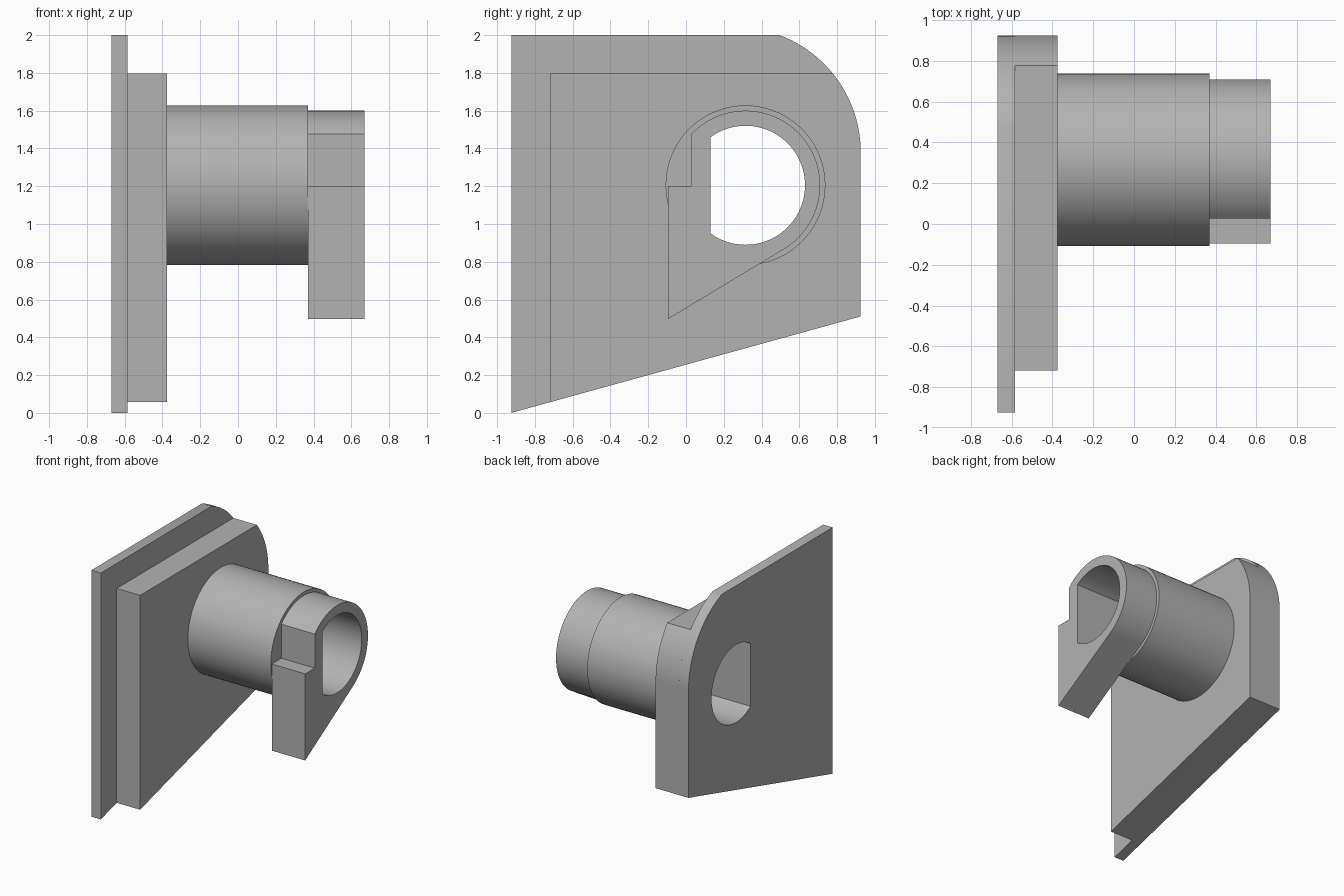
import bpy
import bmesh
from math import sin, cos, acos, asin, radians, degrees

cube = bpy.data.objects.get("Cube")
if cube:
    bpy.data.objects.remove(cube, do_unlink=True)

grey = bpy.data.materials.new("plain grey")
grey.use_nodes = True
colour = (0.45, 0.45, 0.45, 1)
grey.diffuse_color = colour
grey.node_tree.nodes["Principled BSDF"].inputs["Base Color"].default_value = colour

# Shared layout in the side plane (y, z)
AXIS = (0.315, 1.205)
CORNER, CORNER_R = (0.263, 1.38), 0.662


def arc(centre, radius, start, end, steps):
    """Points on an arc, angles in degrees."""
    angles = [radians(start + (end - start) * i / steps) for i in range(steps + 1)]
    return [(centre[0] + radius * cos(a), centre[1] + radius * sin(a)) for a in angles]


def slope(y):
    """Height of the sloping bottom edge."""
    return (y + 0.925) * 0.276


def prism(name, outline, hole, x0, x1):
    """Extrude a side outline with a hole from x0 to x1."""
    bm = bmesh.new()
    for loop in (outline, hole):
        verts = [bm.verts.new((x0, y, z)) for y, z in loop]
        for a, b in zip(verts, verts[1:] + verts[:1]):
            bm.edges.new((a, b))
    bmesh.ops.triangle_fill(bm, edges=bm.edges[:], use_beauty=True, normal=(1, 0, 0))
    result = bmesh.ops.extrude_face_region(bm, geom=bm.faces[:], use_keep_orig=True)
    moved = [g for g in result["geom"] if isinstance(g, bmesh.types.BMVert)]
    bmesh.ops.translate(bm, verts=moved, vec=(x1 - x0, 0, 0))
    bmesh.ops.recalc_face_normals(bm, faces=bm.faces[:])
    mesh = bpy.data.meshes.new(name)
    bm.to_mesh(mesh)
    bm.free()
    mesh.materials.append(grey)
    obj = bpy.data.objects.new(name, mesh)
    bpy.context.collection.objects.link(obj)
    bpy.ops.object.select_all(action="DESELECT")
    obj.select_set(True)
    bpy.context.view_layer.objects.active = obj
    bpy.ops.object.shade_smooth_by_angle(angle=radians(25))


def plate_outline(front, top):
    """Plate with a sloping bottom and a rounded upper back corner."""
    end = degrees(asin((top - CORNER[1]) / CORNER_R))
    back = CORNER[0] + CORNER_R
    return [(front, top), (front, slope(front)), (back, slope(back))] + arc(
        CORNER, CORNER_R, 0, end, 24)


# D-shaped bore running through every part
BORE_R = 0.315
flat = degrees(acos((0.13 - AXIS[0]) / BORE_R))
bore = arc(AXIS, BORE_R, -flat, flat, 64)

# Mounting plates
prism("back_plate", plate_outline(-0.925, 2.0), bore, -0.67, -0.585)
prism("front_plate", plate_outline(-0.72, 1.797), bore, -0.585, -0.375)

# Round barrel
prism("barrel", arc(AXIS, 0.423, 0, 355, 71), bore, -0.375, 0.37)

# Stepped end collar with a pointed lower jaw
COLLAR_R = 0.395
step_y = 0.028
top_angle = degrees(acos((step_y - AXIS[0]) / COLLAR_R))
collar = arc(AXIS, COLLAR_R, -60, top_angle, 56)
collar += [(step_y, 1.2), (-0.095, 1.2), (-0.095, 0.497)]
prism("end_collar", collar, bore, 0.37, 0.67)
